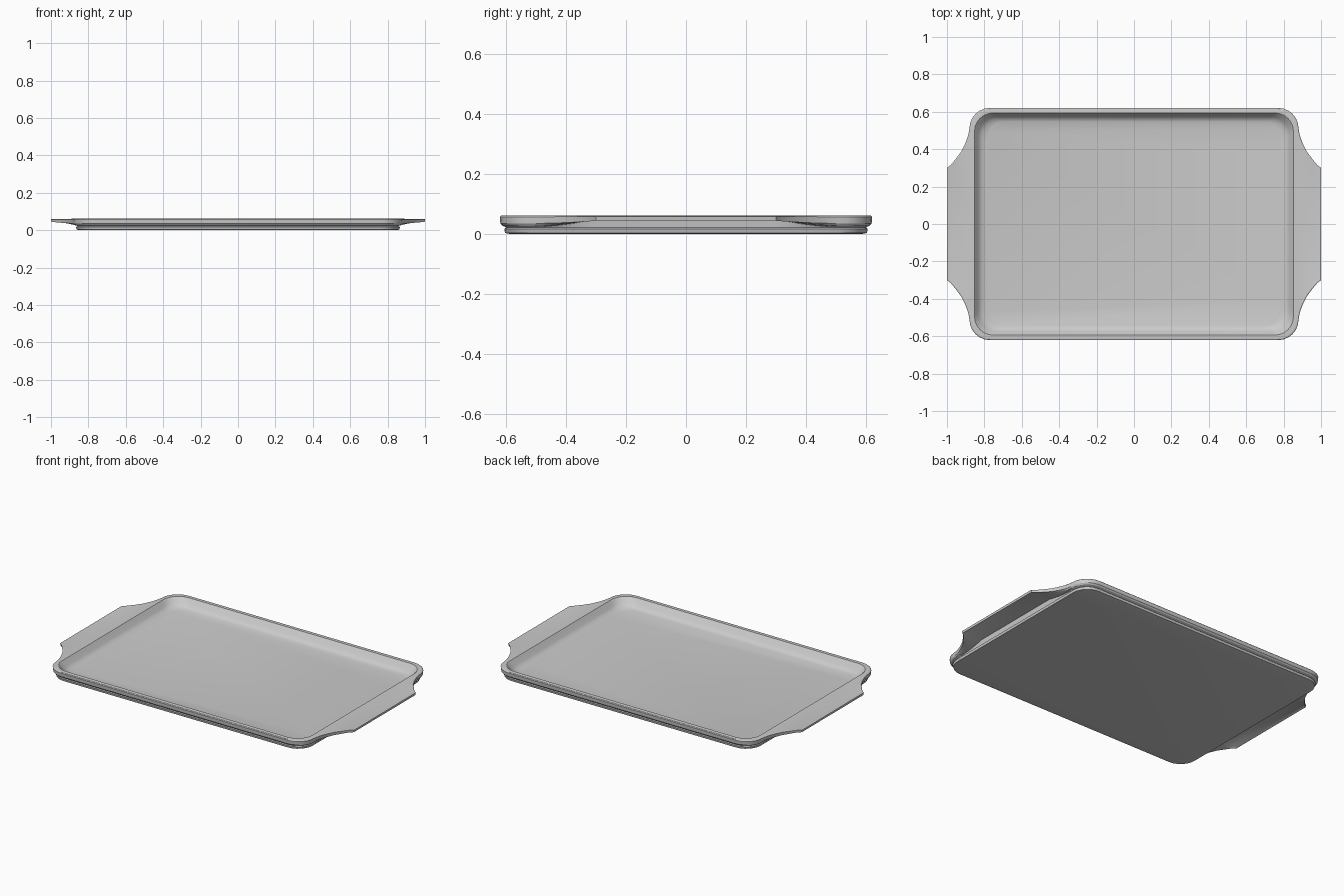
import bpy, bmesh, math

if "Cube" in bpy.data.objects:
    bpy.data.objects.remove(bpy.data.objects["Cube"])

# flared handle edge on the short sides: (y, x) from middle to corner
FLARE = [(0.0, 1.0), (0.30, 1.0), (0.315, 0.98), (0.345, 0.955),
         (0.385, 0.925), (0.43, 0.902), (0.475, 0.886)]
RUN = 0.51
SEG = 6


def quarter(hx, hy, r):
    """Right-front-to-back quarter: list of (x, y, handle reach)."""
    pts = [(hx, y * (hy - r) / RUN, x - 0.88) for y, x in FLARE]
    for i in range(SEG + 1):
        a = math.pi / 2 * i / SEG
        pts.append((hx - r + r * math.cos(a), hy - r + r * math.sin(a), 0.0))
    return pts


def ring(bm, hx, hy, r, z, z_handle=None, reach=0.0, inset=0.0):
    """Rounded rectangle; handle stations are pushed out and change height."""
    zh = z if z_handle is None else z_handle
    q = []
    for x, y, e in quarter(hx, hy, r):
        h = e / 0.12
        q.append((x + e * reach - inset * h, y, z + (zh - z) * h))
    right = q + [(-x, y, z) for x, y, z in reversed(q)]
    front = [(-x, -y, z) for x, y, z in q[1:]] + \
            [(x, -y, z) for x, y, z in reversed(q[1:])]
    return [bm.verts.new(p) for p in right + front]


bm = bmesh.new()
rings = [
    # underside and lower wall
    ring(bm, 0.845, 0.588, 0.09, 0.003),
    ring(bm, 0.862, 0.603, 0.10, 0.006),
    ring(bm, 0.866, 0.606, 0.10, 0.020),
    ring(bm, 0.858, 0.599, 0.10, 0.024),
    # wall rising to the handle plate, then the turned-down lip
    ring(bm, 0.862, 0.604, 0.10, 0.027, 0.054),
    ring(bm, 0.872, 0.612, 0.105, 0.030, 0.055, 1.0, 0.012),
    ring(bm, 0.878, 0.619, 0.11, 0.038, 0.047, 1.0),
    ring(bm, 0.880, 0.621, 0.11, 0.060, 0.061, 1.0),
    # rim top with a shallow crease along each handle
    ring(bm, 0.876, 0.617, 0.11, 0.064, 0.063, 1.0, 0.002),
    ring(bm, 0.870, 0.611, 0.108, 0.065, 0.060, 1.0, 0.022),
    ring(bm, 0.853, 0.594, 0.10, 0.065),
    # inner wall down to the floor
    ring(bm, 0.846, 0.588, 0.10, 0.058),
    ring(bm, 0.832, 0.574, 0.10, 0.033),
    ring(bm, 0.815, 0.561, 0.10, 0.020),
    ring(bm, 0.790, 0.548, 0.11, 0.013),
]
n = len(rings[0])
for a, b in zip(rings, rings[1:]):
    for i in range(n):
        j = (i + 1) % n
        bm.faces.new((a[i], a[j], b[j], b[i]))
bm.faces.new(list(reversed(rings[0])))
bm.faces.new(rings[-1])
# weld coincident points, drop to the ground plane
bmesh.ops.remove_doubles(bm, verts=bm.verts, dist=1e-5)
bmesh.ops.translate(bm, verts=bm.verts, vec=(0, 0, -0.003))
bmesh.ops.recalc_face_normals(bm, faces=bm.faces)

mesh = bpy.data.meshes.new("baking_tray")
bm.to_mesh(mesh)
bm.free()
tray = bpy.data.objects.new("baking_tray", mesh)
bpy.context.collection.objects.link(tray)
bpy.context.view_layer.objects.active = tray
tray.select_set(True)
bpy.ops.object.shade_smooth_by_angle(angle=math.radians(25))
